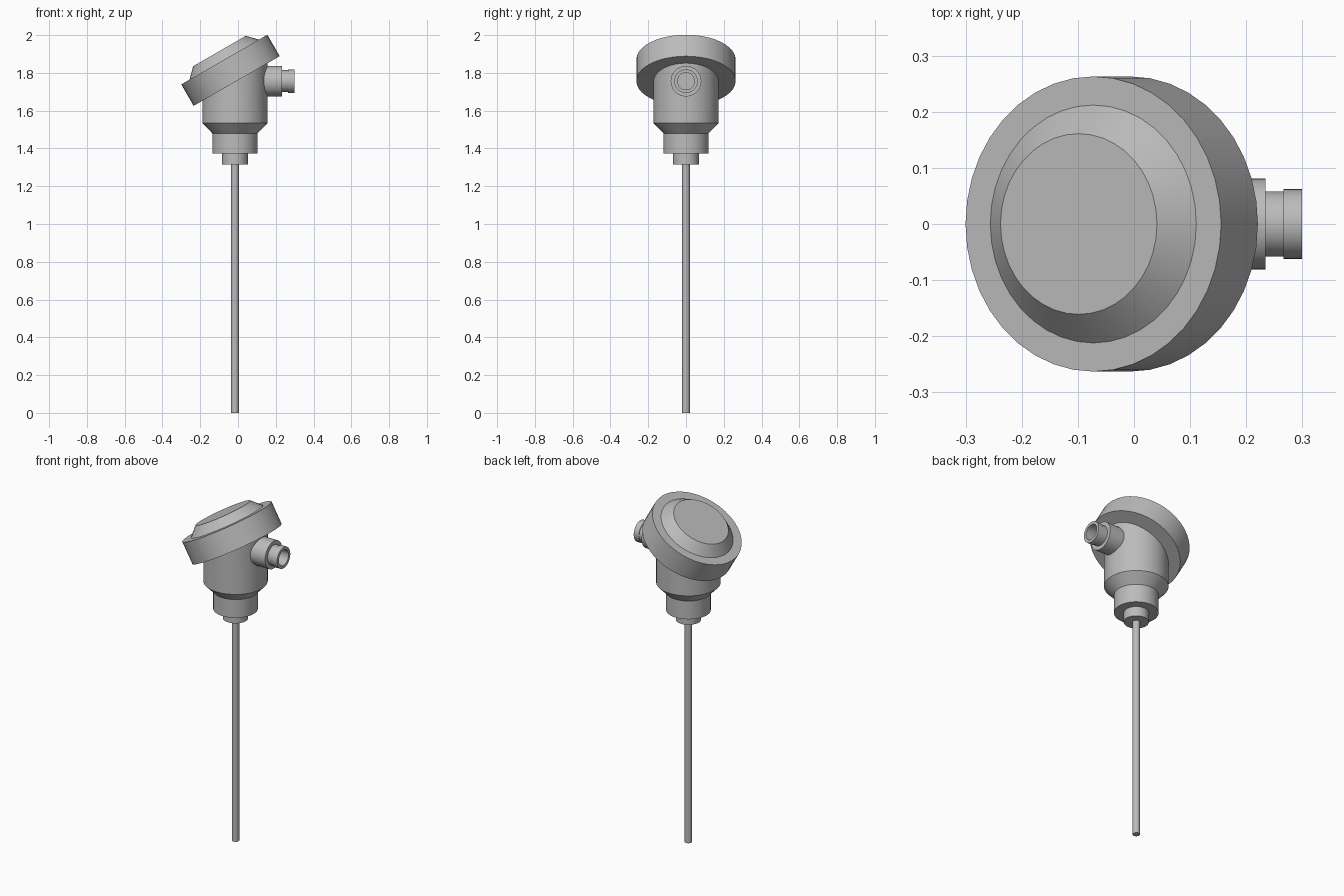
import bpy, bmesh, math
from mathutils import Matrix, Vector

cube = bpy.data.objects.get("Cube")
if cube:
    bpy.data.objects.remove(cube, do_unlink=True)

SIDES = 40
AXIS_X = -0.016
TILT = math.radians(30)
GLAND_Z = 1.756

metal = bpy.data.materials.new("grey_metal")
metal.use_nodes = True
GREY = (0.5, 0.5, 0.5, 1)
metal.diffuse_color = GREY
metal.node_tree.nodes["Principled BSDF"].inputs["Base Color"].default_value = GREY


def lathe(name, profile, matrix, sides=SIDES, slant=None):
    """Revolve (radius, height) points around local z, capping both ends."""
    bm = bmesh.new()
    rings = []
    for r, h in profile:
        rings.append([bm.verts.new((r * math.cos(a), r * math.sin(a), h))
                      for a in (2 * math.pi * i / sides for i in range(sides))])
    for low, high in zip(rings, rings[1:]):
        for i in range(sides):
            j = (i + 1) % sides
            bm.faces.new((low[i], low[j], high[j], high[i]))
    bm.faces.new(rings[0][::-1])
    bm.faces.new(rings[-1])
    if slant:
        for v in rings[-1]:
            v.co.z += slant * v.co.x
    bmesh.ops.recalc_face_normals(bm, faces=bm.faces)
    mesh = bpy.data.meshes.new(name)
    bm.to_mesh(mesh)
    bm.free()
    mesh.materials.append(metal)
    obj = bpy.data.objects.new(name, mesh)
    obj.matrix_world = matrix
    bpy.context.collection.objects.link(obj)
    bpy.ops.object.select_all(action='DESELECT')
    obj.select_set(True)
    bpy.context.view_layer.objects.active = obj
    bpy.ops.object.shade_smooth_by_angle(angle=math.radians(25))
    return obj


upright = Matrix.Translation((AXIS_X, 0, 0))

# Probe stem and the stepped neck it screws into
lathe("probe_stem", [(0.02, 0), (0.02, 1.33)], upright, sides=24)
lathe("neck_collar", [(0.068, 1.315), (0.068, 1.38)], upright)

# Housing: lower sleeve, flare and barrel cut off parallel to the lid
lathe("housing", [(0.12, 1.372), (0.12, 1.48), (0.173, 1.535), (0.173, 1.757)],
      upright, slant=math.tan(TILT))

# Tilted lid with a raised bevelled centre
lid_frame = Matrix.Translation((-0.007, 0, 1.757)) @ Matrix.Rotation(-TILT, 4, 'Y')
lathe("lid", [(0.263, 0), (0.263, 0.131), (0.212, 0.131), (0.161, 0.183)], lid_frame)

# Sideways cable gland with an open bore
side_frame = Matrix.Translation((0, 0, GLAND_Z)) @ Matrix.Rotation(math.pi / 2, 4, 'Y')
lathe("gland_boss", [(0.081, 0.1), (0.081, 0.234), (0.058, 0.234), (0.058, 0.266),
                     (0.062, 0.266), (0.062, 0.299), (0.045, 0.299), (0.045, 0.17)],
      side_frame)
